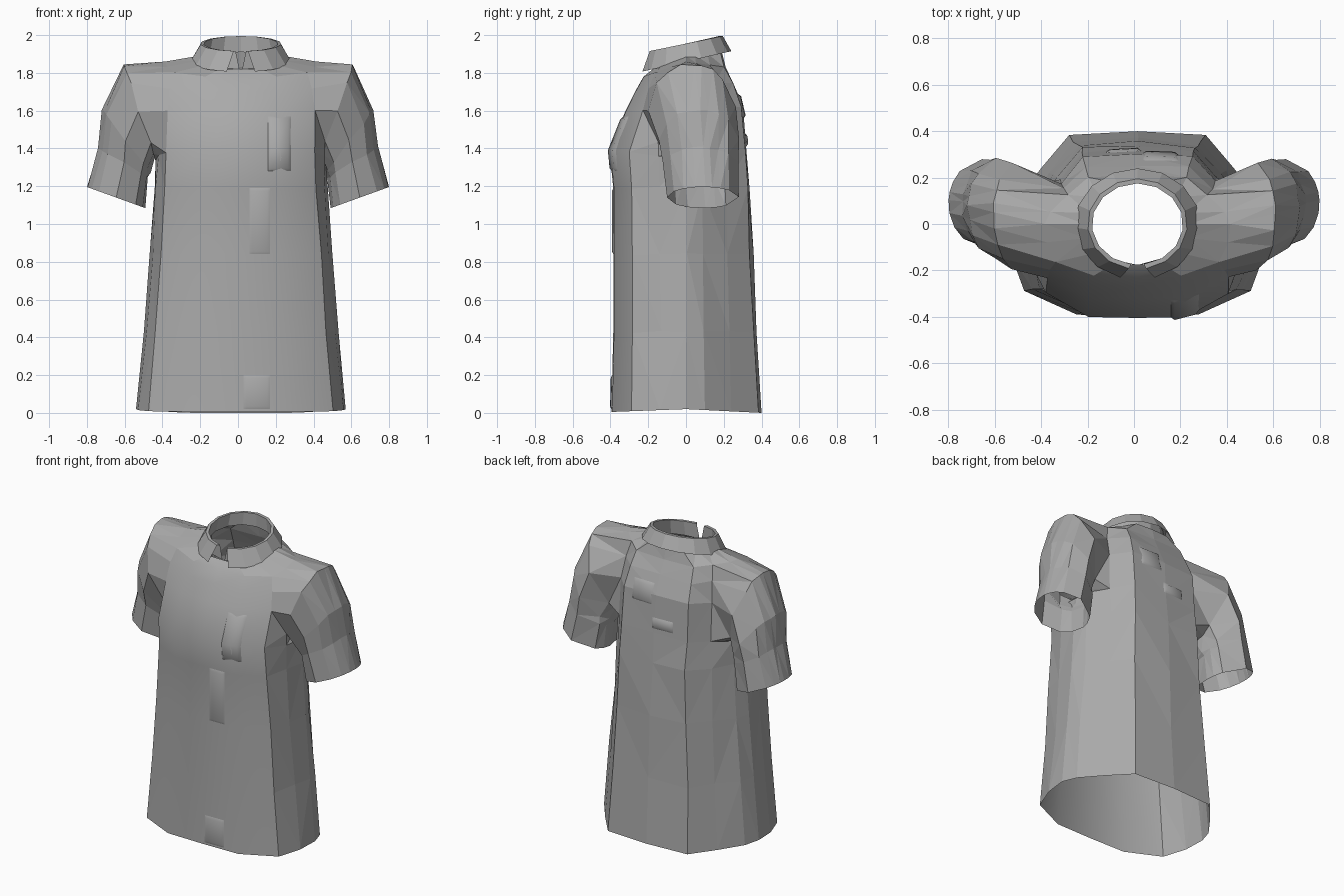
import bpy, bmesh, random
from math import sin, cos, atan2, radians
from mathutils import Vector
from mathutils.bvhtree import BVHTree

if "Cube" in bpy.data.objects:
    bpy.data.objects.remove(bpy.data.objects["Cube"])

random.seed(4)
CX = 0.015
cloth = bpy.data.materials.new("dark_grey_cloth")
cloth.diffuse_color = (0.40, 0.40, 0.40, 1)
cloth.use_nodes = True
cloth.node_tree.nodes["Principled BSDF"].inputs["Base Color"].default_value = cloth.diffuse_color

# torso cross-section, unit size: chamfered back corners, boxier front corners
BACK = [(0.94, 0.25), (0.75, 0.6), (0.53, 0.96)]
FRONT = [(0.98, -0.35), (0.88, -0.73), (0.47, -0.99)]
SECTION = ([(1, 0)] + BACK + [(0, 1)] + [(-x, y) for x, y in BACK[::-1]]
           + [(-1, 0)] + [(-x, y) for x, y in FRONT] + [(0, -1)] + FRONT[::-1])
N = len(SECTION)

# half width, front y, back y, z at side, z at front, z at back
RINGS = [
    (0.555, -0.395, 0.40, 0.02, 0.005, 0.0),
    (0.515, -0.385, 0.375, 0.43, 0.43, 0.43),
    (0.48, -0.385, 0.355, 0.84, 0.84, 0.84),
    (0.458, -0.385, 0.34, 1.19, 1.19, 1.19),
    (0.45, -0.405, 0.325, 1.34, 1.39, 1.38),
    (0.44, -0.32, 0.30, 1.60, 1.60, 1.62),
    (0.43, -0.27, 0.255, 1.76, 1.70, 1.74),
    (0.40, -0.225, 0.21, 1.86, 1.78, 1.83),
    (0.225, -0.175, 0.19, 1.89, 1.82, 1.91),
]
# sleeve rings: centre x, y, z; half depth in y; tilt vector x, z
SLEEVE = [
    (0.522, 0.03, 1.60, 0.23, 0.085, 0.245),
    (0.59, 0.065, 1.44, 0.215, 0.125, 0.165),
    (0.607, 0.08, 1.325, 0.20, 0.135, 0.08),
    (0.645, 0.09, 1.14, 0.19, 0.155, 0.056),
]
ARM_LOW, ARM_HIGH = 4, 7


def finish(name, bm, smooth):
    """smooth: test telling which faces are shaded smooth."""
    for f in bm.faces:
        f.smooth = smooth(f)
    mesh = bpy.data.meshes.new(name)
    bm.to_mesh(mesh)
    bm.free()
    mesh.materials.append(cloth)
    obj = bpy.data.objects.new(name, mesh)
    bpy.context.collection.objects.link(obj)


def strip(bm, a, b, closed=True):
    n = len(a)
    for i in range(n if closed else n - 1):
        j = (i + 1) % n
        bm.faces.new((a[i], a[j], b[j], b[i]))


# shirt torso, leaving the armholes open
bm = bmesh.new()
rows = []
for hw, yf, yb, zs, zf, zb in RINGS:
    row = []
    for ux, uy in SECTION:
        depth, z_end = (yb, zb) if uy > 0 else (-yf, zf)
        row.append(bm.verts.new((CX + hw * ux, depth * uy, zs + (z_end - zs) * abs(uy))))
    rows.append(row)
arm_columns = {c % N for c in (-2, -1, 0, 1)} | {6, 7, 8, 9}
for r in range(len(rows) - 1):
    for c in range(N):
        if ARM_LOW <= r < ARM_HIGH and c in arm_columns:
            continue
        d = (c + 1) % N
        bm.faces.new((rows[r][c], rows[r][d], rows[r + 1][d], rows[r + 1][c]))

# sleeves growing out of each armhole
creased = []
for side, mid in ((1, 0), (-1, 8)):
    cols = [(mid + side * k) % N for k in range(-2, 3)]
    inner = range(ARM_LOW + 1, ARM_HIGH)
    loop = ([rows[ARM_LOW][c] for c in cols] + [rows[r][cols[-1]] for r in inner]
            + [rows[ARM_HIGH][c] for c in reversed(cols)]
            + [rows[r][cols[0]] for r in reversed(inner)])
    angles = [atan2((v.co.z - 1.60) * 1.1, v.co.y + 0.02) for v in loop]
    previous = loop
    for x, y, z, hy, ux, uz in SLEEVE:
        ring = [bm.verts.new((side * (x + ux * sin(a)), y + hy * cos(a), z + uz * sin(a)))
                for a in angles]
        strip(bm, previous, ring)
        previous = ring
        if z > 1.2:
            creased += ring
bmesh.ops.recalc_face_normals(bm, faces=bm.faces)

# slight creasing of the sleeves and of the sides and back of the torso
for row in rows[1:7]:
    creased += [row[c] for c in range(N) if not 10 <= c <= 13]
for v in creased:
    v.co += Vector([random.uniform(-0.007, 0.007) for _ in range(3)])
bm.normal_update()
crumpled = [f for f in bm.faces if f.normal.y > -0.75]
bmesh.ops.triangulate(bm, faces=crumpled)
bm.normal_update()
surface = BVHTree.FromBMesh(bm)
finish("shirt_body", bm, lambda f: f.normal.y < -0.6 and abs(f.calc_center_median().x) < 0.4)

# folded collar with a gap at the front
bm = bmesh.new()
previous = None
# half width, half depth, middle z, rise toward the back, gap angle
for hx, hy, z, rise, gap in ((0.215, 0.175, 1.865, 0.045, 2),
                             (0.197, 0.175, 1.955, 0.04, 8),
                             (0.215, 0.195, 1.955, 0.04, 10),
                             (0.27, 0.24, 1.86, 0.055, 16)):
    ring = []
    for i in range(15):
        a = radians(-90 + gap + (360 - 2 * gap) * i / 14)
        ring.append(bm.verts.new((CX + hx * cos(a), hy * sin(a), z + rise * sin(a))))
    if previous:
        strip(bm, previous, ring, closed=False)
    previous = ring
bmesh.ops.recalc_face_normals(bm, faces=bm.faces)
finish("collar", bm, lambda f: False)


# raised cloth folds following the torso surface
def fold(name, x0, x1, z0, z1, front=True, lift=0.012, rim=0.015):
    bm = bmesh.new()
    s = -1 if front else 1
    zs = sorted([z0, z0 + rim, z1 - rim, z1] + [z for z in (1.39,) if z0 < z < z1])
    previous = None
    for z in zs:
        line = []
        for x in (x0, x0 + rim, x1 - rim, x1):
            hit = surface.ray_cast(Vector((x, s * 2, z)), Vector((0, -s, 0)))[0]
            edge = x in (x0, x1) or z in (z0, z1)
            line.append(bm.verts.new((x, hit.y + s * (0.001 if edge else lift), z)))
        if previous:
            strip(bm, previous, line, closed=False)
        previous = line
    bm.normal_update()
    if sum(f.normal.y for f in bm.faces) * s < 0:
        bmesh.ops.reverse_faces(bm, faces=bm.faces)
    finish(name, bm, lambda f: True)


fold("chest_tab", 0.16, 0.28, 1.28, 1.57)
fold("placket_fold", 0.06, 0.17, 0.84, 1.19, lift=0.008)
fold("hem_fold", 0.03, 0.17, 0.02, 0.20, lift=0.008)
fold("back_yoke_fold", 0.04, 0.19, 1.56, 1.69, front=False)
fold("back_pleat", -0.12, 0.03, 1.41, 1.48, front=False)
